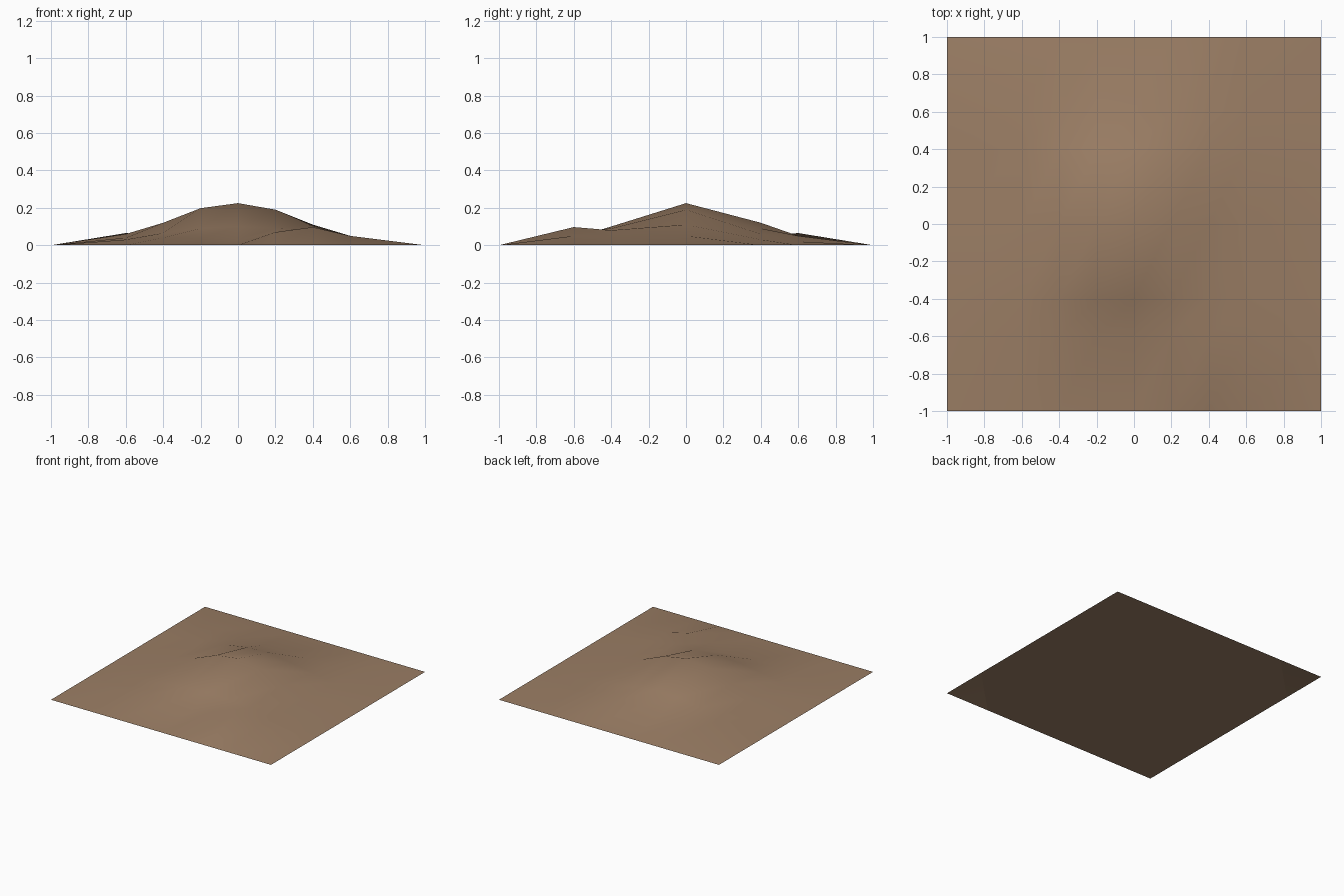
import bpy, bmesh, math

if "Cube" in bpy.data.objects:
    bpy.data.objects.remove(bpy.data.objects["Cube"])

# Uneven grid lines and interior heights (rim stays at zero)
xs = [-1, -0.6, -0.4, -0.2, 0, 0.2, 0.4, 0.6, 1]
ys = [-1, -0.6, -0.4, 0, 0.4, 0.6, 1]
heights = [
    [.03, .04, .04, .03, .07, .097, .05],
    [.04, .065, .09, .10, .09, .08, .045],
    [.06, .12, .198, .225, .19, .11, .05],
    [.05, .08, .11, .12, .09, .06, .03],
    [.065, .05, .05, .05, .05, .05, .02],
]


def height(i, j):
    inside = 0 < i < len(xs) - 1 and 0 < j < len(ys) - 1
    return heights[j - 1][i - 1] if inside else 0


# Mound surface
bm = bmesh.new()
grid = [[bm.verts.new((x, y, height(i, j))) for i, x in enumerate(xs)]
        for j, y in enumerate(ys)]
for j in range(len(ys) - 1):
    for i in range(len(xs) - 1):
        bm.faces.new((grid[j][i], grid[j][i + 1], grid[j + 1][i + 1], grid[j + 1][i]))

# Flat underside
rim = grid[0] + [r[-1] for r in grid[1:-1]] + grid[-1][::-1] + [r[0] for r in grid[-2:0:-1]]
bm.faces.new(rim[::-1])
mesh = bpy.data.meshes.new("earth_mound")
bm.to_mesh(mesh)
bm.free()
mound = bpy.data.objects.new("earth_mound", mesh)
bpy.context.collection.objects.link(mound)

# Brown soil
soil = bpy.data.materials.new("soil")
soil.diffuse_color = (0.33, 0.21, 0.13, 1)
soil.use_nodes = True
soil.node_tree.nodes["Principled BSDF"].inputs["Base Color"].default_value = soil.diffuse_color
mesh.materials.append(soil)

bpy.context.view_layer.objects.active = mound
mound.select_set(True)
bpy.ops.object.shade_smooth_by_angle(angle=math.radians(60))
